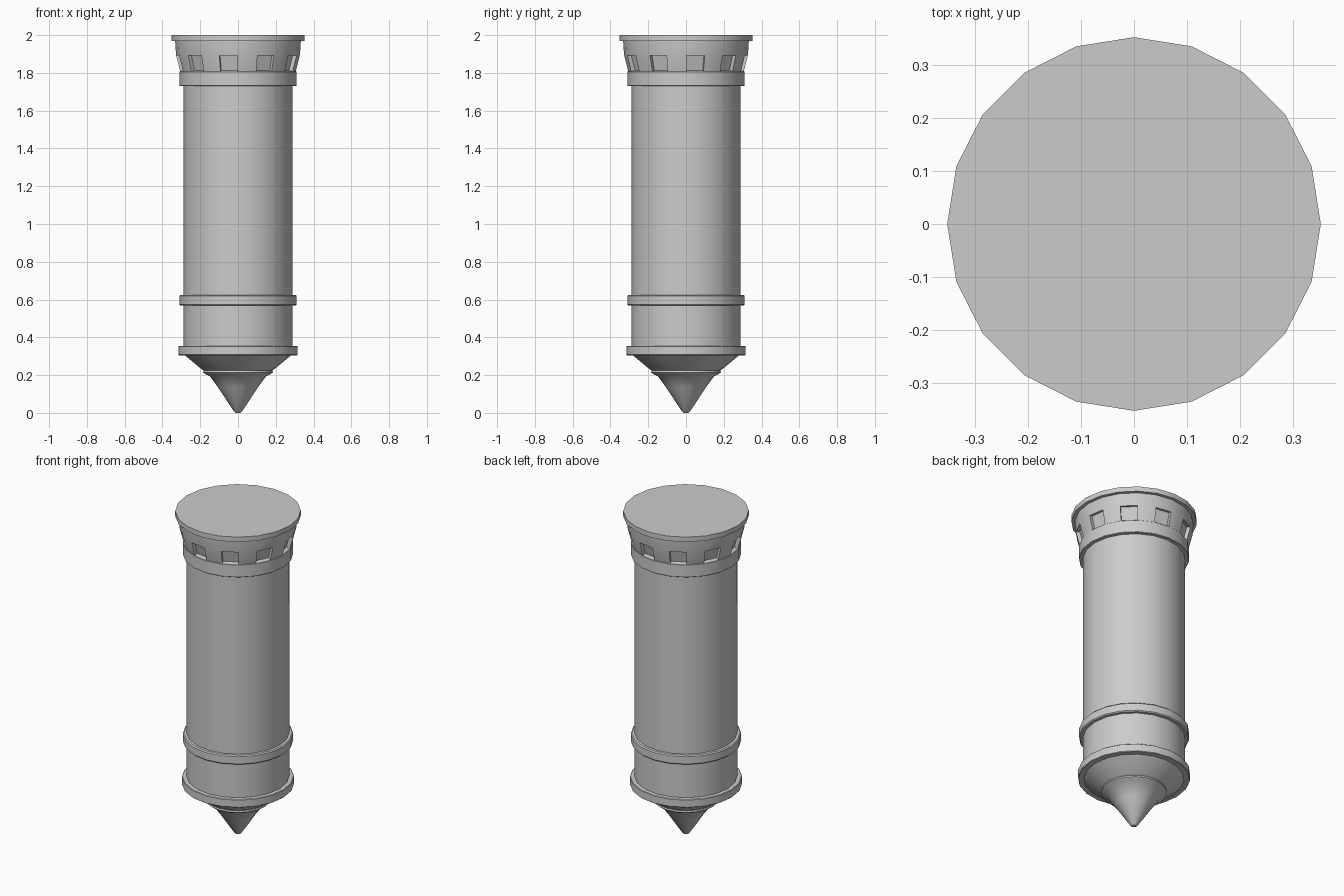
import bpy, bmesh, math

if "Cube" in bpy.data.objects:
    bpy.data.objects.remove(bpy.data.objects["Cube"])

SIDES = 20


def lathe(name, profile, panel_band=None, depth=0.022):
    """Revolve (radius, z) points, capping both ends; optionally recess every other facet of a band."""
    bm = bmesh.new()
    rings = []
    for r, z in profile:
        rings.append([bm.verts.new((r * math.cos(2 * math.pi * i / SIDES),
                                    r * math.sin(2 * math.pi * i / SIDES), z))
                      for i in range(SIDES)])
    panels = []
    for k in range(len(rings) - 1):
        a, b = rings[k], rings[k + 1]
        for i in range(SIDES):
            j = (i + 1) % SIDES
            f = bm.faces.new((a[i], a[j], b[j], b[i]))
            if k == panel_band and i % 2 == 0:
                panels.append(f)
    bm.faces.new(rings[0][::-1])
    bm.faces.new(rings[-1])
    bm.normal_update()
    # recessed windows
    if panels:
        bmesh.ops.inset_individual(bm, faces=panels, thickness=0.003, depth=0.0)
        bm.normal_update()
        bmesh.ops.inset_individual(bm, faces=panels, thickness=0.001, depth=-depth)
    bmesh.ops.recalc_face_normals(bm, faces=bm.faces)
    mesh = bpy.data.meshes.new(name)
    bm.to_mesh(mesh)
    bm.free()
    ob = bpy.data.objects.new(name, mesh)
    bpy.context.collection.objects.link(ob)
    bpy.ops.object.select_all(action='DESELECT')
    ob.select_set(True)
    bpy.context.view_layer.objects.active = ob
    bpy.ops.object.shade_smooth_by_angle(angle=math.radians(30))
    return ob


def ring(name, r, z0, z1, c=0.006):
    """Solid band with small chamfers."""
    return lathe(name, [(r - c, z0), (r, z0 + c), (r, z1 - c), (r - c, z1)])


# pointed tip with a small collar
lathe("pointed_tip", [(0.012, 0.0), (0.022, 0.008), (0.105, 0.135), (0.15, 0.195),
                      (0.172, 0.205), (0.185, 0.215), (0.183, 0.225)])
# sloping underside
lathe("lower_cone", [(0.172, 0.22), (0.195, 0.233), (0.285, 0.308)])
# main shaft
lathe("shaft", [(0.288, 0.31), (0.288, 1.77)])
# bands around the shaft
ring("bottom_band", 0.315, 0.305, 0.355, 0.003)
ring("lower_band", 0.31, 0.568, 0.625)
ring("upper_band", 0.31, 1.73, 1.808, 0.002)
# flared head with windows
lathe("flared_head", [(0.305, 1.805), (0.328, 1.895), (0.333, 1.972)], panel_band=0)
# top plate
lathe("top_plate", [(0.353, 1.97), (0.353, 2.0)])
